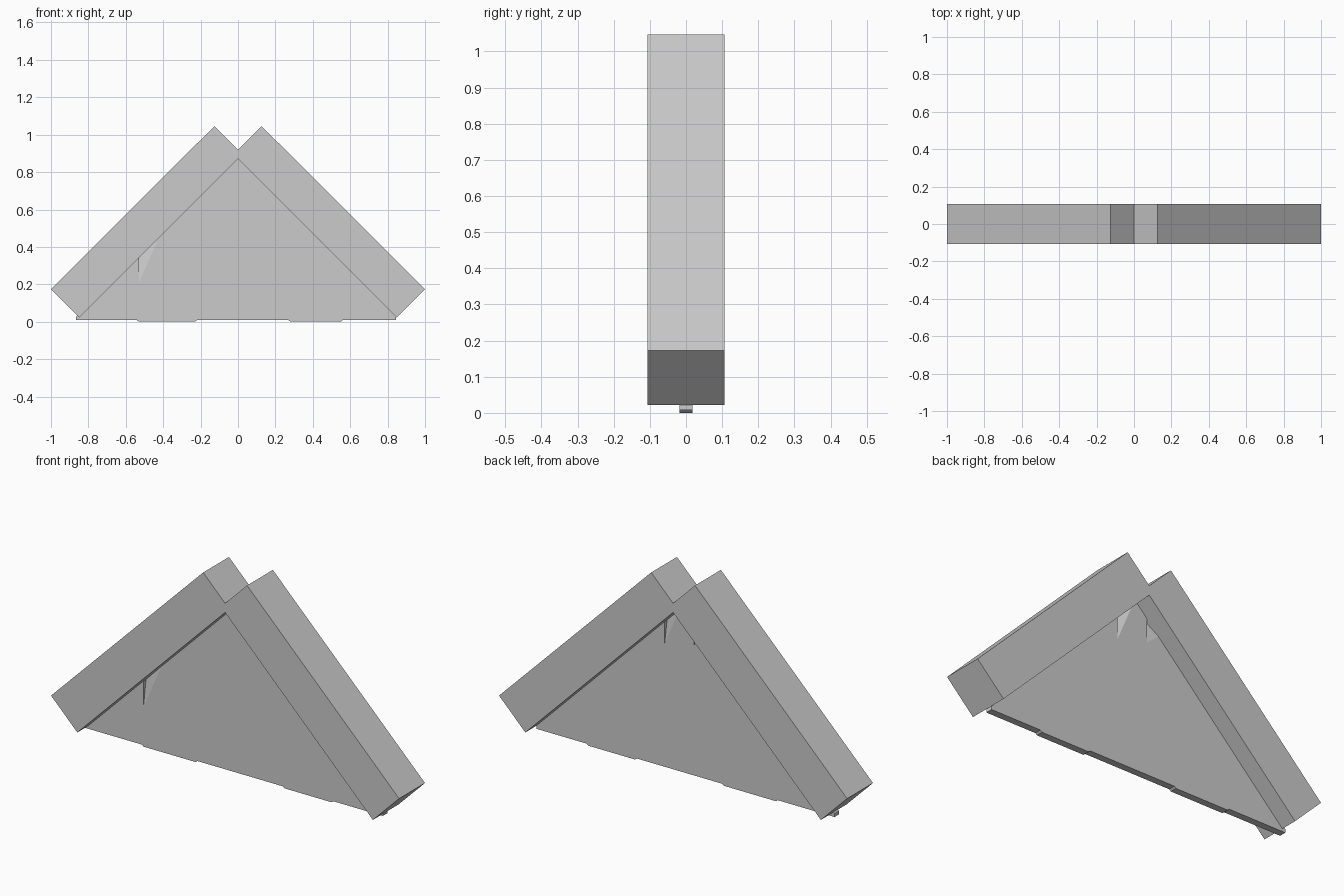
import bpy, bmesh

if "Cube" in bpy.data.objects:
    bpy.data.objects.remove(bpy.data.objects["Cube"])


def mesh_object(name, bm):
    bmesh.ops.recalc_face_normals(bm, faces=bm.faces)
    mesh = bpy.data.meshes.new(name)
    bm.to_mesh(mesh)
    bm.free()
    ob = bpy.data.objects.new(name, mesh)
    bpy.context.collection.objects.link(ob)
    return ob


def extrude_profile(name, pts, half):
    """Closed x/z outline given thickness along y."""
    bm = bmesh.new()
    face = bm.faces.new([bm.verts.new((x, -half, z)) for x, z in pts])
    res = bmesh.ops.extrude_face_region(bm, geom=[face])
    for v in res["geom"]:
        if isinstance(v, bmesh.types.BMVert):
            v.co.y = half
    return mesh_object(name, bm)


# Two sloping square beams, overlapping at the ridge
beam = [(-1, 0.173), (-0.849, 0.022), (0.024, 0.896), (-0.126, 1.046)]
for side, sign in (("left", 1), ("right", -1)):
    extrude_profile(side + "_beam", [(sign * x, z) for x, z in beam], 0.106)

# Thin gable panel with a slightly uneven bottom edge
panel = extrude_profile("gable_panel", [
    (-0.866, 0.008), (-0.54, 0.008), (-0.53, 0.0), (-0.23, 0.0), (-0.22, 0.008),
    (0.27, 0.008), (0.28, 0.0), (0.55, 0.0), (0.56, 0.008), (0.845, 0.008),
    (0.845, 0.026), (0, 0.9), (-0.866, 0.026)], 0.018)

# Shallow chips in the panel: top, bottom and taper corner, plus side (y sign)
chips = [
    ((-0.53, 0.38), (-0.53, 0.20), (-0.40, 0.50), -1),
    ((0.11, 0.80), (0.11, 0.64), (0.0, 0.90), 1),
    ((-0.06, 0.85), (-0.06, 0.68), (-0.15, 0.76), 1),
]
for i, (top, low, taper, s) in enumerate(chips):
    bm = bmesh.new()
    a, b, c = [bm.verts.new((x, s * 0.019, z)) for x, z in (top, low, taper)]
    d = bm.verts.new((top[0], -s * 0.008, top[1]))
    for f in ((a, b, c), (a, b, d), (b, c, d), (c, a, d)):
        bm.faces.new(f)
    cutter = mesh_object(f"chip_cutter_{i}", bm)
    cutter.hide_render = True
    mod = panel.modifiers.new("chip", "BOOLEAN")
    mod.operation = "DIFFERENCE"
    mod.solver = "EXACT"
    mod.object = cutter
    bpy.context.view_layer.objects.active = panel
    bpy.ops.object.modifier_apply(modifier=mod.name)
    bpy.data.objects.remove(cutter)
